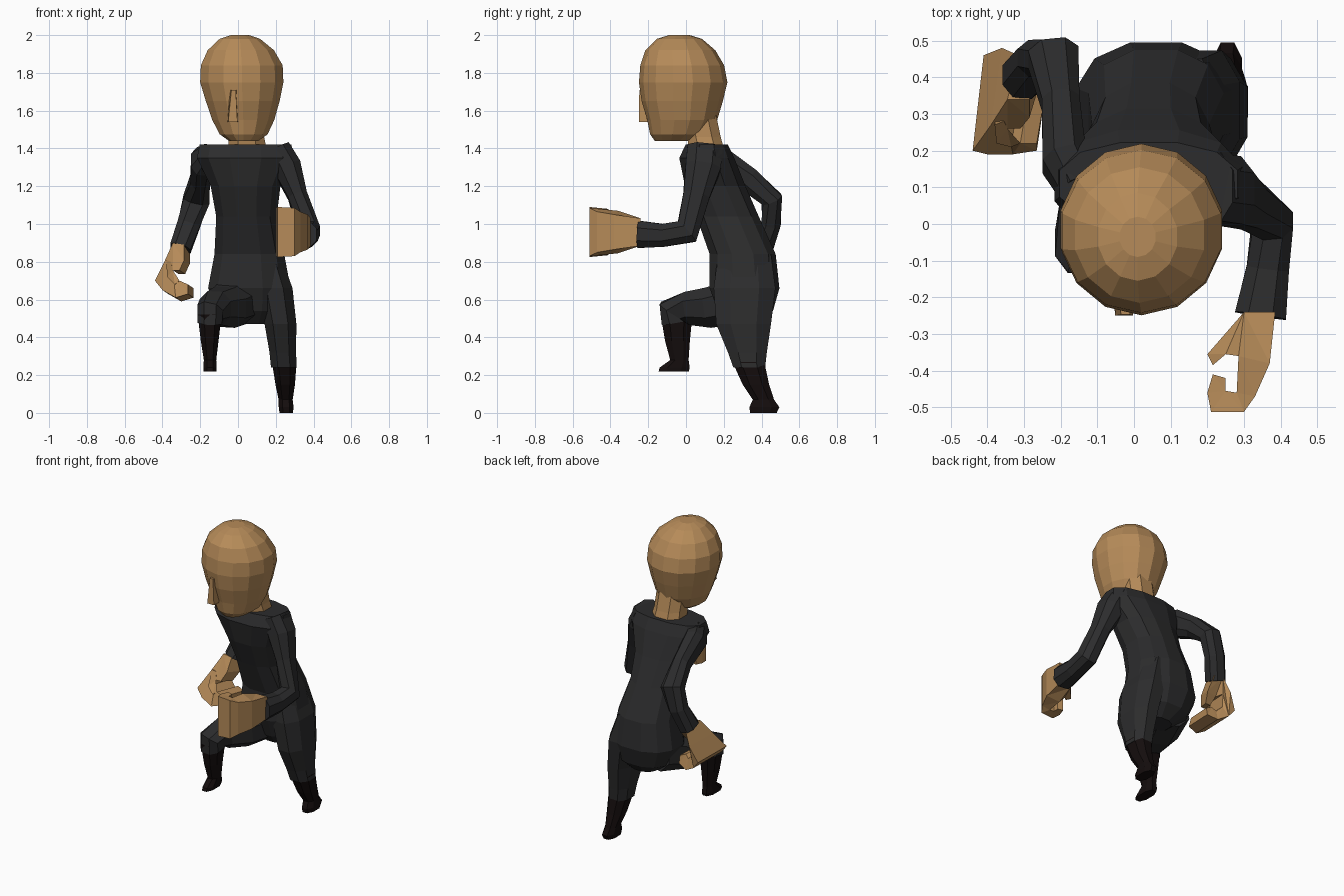
import bpy, bmesh, math
from mathutils import Vector


def material(name, rgb):
    m = bpy.data.materials.new(name)
    m.diffuse_color = (*rgb, 1)
    return m


SKIN = material("skin", (0.47, 0.26, 0.10))
SUIT = material("suit", (0.025, 0.025, 0.026))
BOOT = material("boot", (0.007, 0.004, 0.004))


def finish(name, bm, mat):
    bmesh.ops.recalc_face_normals(bm, faces=bm.faces)
    me = bpy.data.meshes.new(name)
    bm.to_mesh(me)
    bm.free()
    me.materials.append(mat)
    ob = bpy.data.objects.new(name, me)
    bpy.context.collection.objects.link(ob)
    return ob


def loft(name, rings, n, mat, flat=True, power=0.85):
    """Rings are (x, y, z, half width, half depth); flat keeps them horizontal."""
    bm = bmesh.new()
    P = [Vector(r[:3]) for r in rings]
    loops = []
    for i, r in enumerate(rings):
        u, v = Vector((1, 0, 0)), Vector((0, 1, 0))
        if not flat:
            t = Vector()
            if i:
                t += (P[i] - P[i - 1]).normalized()
            if i < len(P) - 1:
                t += (P[i + 1] - P[i]).normalized()
            t.normalize()
            u = (u - t * u.dot(t)).normalized()
            v = t.cross(u)
        loop = []
        for k in range(n):
            a = 2 * math.pi * (k + 0.5) / n
            c, s = math.cos(a), math.sin(a)
            c = math.copysign(abs(c) ** power, c)
            s = math.copysign(abs(s) ** power, s)
            loop.append(bm.verts.new(P[i] + u * r[3] * c + v * r[4] * s))
        loops.append(loop)
    for a, b in zip(loops, loops[1:]):
        for k in range(n):
            bm.faces.new((a[k], a[(k + 1) % n], b[(k + 1) % n], b[k]))
    bm.faces.new(loops[0])
    bm.faces.new(loops[-1])
    return finish(name, bm, mat)


def slab(name, front, back, mat):
    """Solid between two matching outlines."""
    bm = bmesh.new()
    a = [bm.verts.new(p) for p in front]
    b = [bm.verts.new(p) for p in back]
    n = len(a)
    for k in range(n):
        bm.faces.new((a[k], a[(k + 1) % n], b[(k + 1) % n], b[k]))
    caps = [bm.faces.new(a), bm.faces.new(b)]
    bmesh.ops.triangulate(bm, faces=caps)
    return finish(name, bm, mat)


# head, neck and nose
loft("head", [(0.03, -0.055, 1.44, 0.08, 0.11), (0.03, -0.035, 1.475, 0.13, 0.155),
              (0.028, -0.02, 1.55, 0.168, 0.185), (0.025, -0.02, 1.65, 0.20, 0.215),
              (0.02, -0.015, 1.75, 0.226, 0.234), (0.02, -0.02, 1.84, 0.222, 0.222),
              (0.015, -0.03, 1.92, 0.18, 0.185), (0.01, -0.035, 1.98, 0.11, 0.12),
              (0.01, -0.035, 2.0, 0.05, 0.055)], 14, SKIN, power=1.0)
loft("neck", [(0.05, 0.11, 1.39, 0.11, 0.10), (0.045, 0.095, 1.46, 0.10, 0.095),
              (0.04, 0.07, 1.58, 0.10, 0.095)], 8, SKIN)
slab("nose", [(-0.055, -0.17, 1.54), (0.0, -0.17, 1.54), (0.0, -0.20, 1.71), (-0.045, -0.20, 1.71)],
     [(-0.052, -0.25, 1.54), (-0.003, -0.25, 1.54), (-0.012, -0.247, 1.71), (-0.035, -0.247, 1.71)], SKIN)

# torso and pelvis, with a slightly overhanging chest
loft("torso", [(0.08, 0.31, 0.47, 0.09, 0.08), (0.07, 0.315, 0.54, 0.18, 0.15),
               (0.06, 0.31, 0.66, 0.225, 0.19), (0.06, 0.30, 0.84, 0.19, 0.18),
               (0.045, 0.22, 1.04, 0.165, 0.17), (0.04, 0.155, 1.20, 0.19, 0.165),
               (0.04, 0.11, 1.35, 0.265, 0.15), (0.04, 0.11, 1.42, 0.25, 0.115)], 12, SUIT)

# legs: the standing one and the one stepping forward
loft("left_leg", [(0.15, 0.31, 0.84, 0.08, 0.15), (0.195, 0.31, 0.66, 0.10, 0.175),
                  (0.225, 0.305, 0.47, 0.09, 0.155),
                  (0.237, 0.325, 0.32, 0.075, 0.11), (0.243, 0.335, 0.24, 0.073, 0.09)], 8, SUIT)
loft("left_boot", [(0.245, 0.33, 0.27, 0.07, 0.09), (0.25, 0.37, 0.15, 0.055, 0.075),
                   (0.252, 0.41, 0.07, 0.04, 0.06), (0.255, 0.415, 0.03, 0.042, 0.085),
                   (0.255, 0.41, 0.0, 0.038, 0.075)], 8, BOOT)
loft("right_thigh", [(0.0, 0.30, 0.60, 0.15, 0.13), (-0.07, 0.14, 0.56, 0.13, 0.115),
                     (-0.12, 0.02, 0.555, 0.095, 0.095), (-0.147, -0.06, 0.535, 0.075, 0.095),
                     (-0.15, -0.05, 0.48, 0.07, 0.085)], 8, SUIT, flat=False)
loft("right_boot", [(-0.15, -0.05, 0.52, 0.068, 0.09), (-0.15, -0.045, 0.38, 0.05, 0.07),
                    (-0.148, -0.035, 0.28, 0.035, 0.052), (-0.148, -0.06, 0.24, 0.038, 0.085),
                    (-0.148, -0.065, 0.22, 0.036, 0.085)], 8, BOOT)

# arms: one bent forward, one swung back
loft("left_arm", [(0.21, 0.10, 1.40, 0.07, 0.10), (0.26, 0.09, 1.30, 0.08, 0.10),
                  (0.315, 0.055, 1.15, 0.055, 0.075), (0.378, 0.005, 0.96, 0.06, 0.075),
                  (0.365, -0.12, 0.94, 0.062, 0.065), (0.345, -0.25, 0.945, 0.075, 0.077)],
     8, SUIT, flat=False)
loft("right_arm", [(-0.15, 0.10, 1.37, 0.06, 0.06), (-0.19, 0.17, 1.33, 0.065, 0.09),
                   (-0.20, 0.33, 1.235, 0.055, 0.07), (-0.22, 0.455, 1.13, 0.075, 0.06),
                   (-0.26, 0.45, 1.0, 0.065, 0.055), (-0.305, 0.40, 0.87, 0.06, 0.065)],
     8, SUIT, flat=False)

# left hand: gripping outline seen from above, (x, y, half height)
grip = [(0.385, -0.24, 0.07), (0.37, -0.38, 0.09), (0.33, -0.47, 0.105), (0.30, -0.512, 0.125),
        (0.21, -0.512, 0.13), (0.20, -0.46, 0.125), (0.215, -0.41, 0.12), (0.25, -0.42, 0.12),
        (0.25, -0.455, 0.12), (0.28, -0.46, 0.12), (0.285, -0.36, 0.11), (0.25, -0.355, 0.07),
        (0.215, -0.385, 0.06), (0.20, -0.355, 0.06), (0.30, -0.24, 0.07)]
slab("left_hand", [(x, y, 0.955 - h) for x, y, h in grip],
     [(x, y, 0.96 + h) for x, y, h in grip], SKIN)

# right hand: gripping outline seen from the front, (x, z, near y, far y)
grip = [(-0.345, 0.90, 0.34, 0.46), (-0.39, 0.80, 0.27, 0.48), (-0.44, 0.70, 0.20, 0.46),
        (-0.40, 0.65, 0.19, 0.45), (-0.33, 0.61, 0.19, 0.43), (-0.265, 0.63, 0.20, 0.41),
        (-0.265, 0.68, 0.22, 0.40), (-0.31, 0.70, 0.22, 0.40), (-0.335, 0.68, 0.21, 0.41),
        (-0.375, 0.72, 0.22, 0.42), (-0.38, 0.81, 0.27, 0.42), (-0.355, 0.80, 0.28, 0.38),
        (-0.345, 0.755, 0.26, 0.34), (-0.31, 0.755, 0.26, 0.34), (-0.285, 0.81, 0.29, 0.39),
        (-0.285, 0.89, 0.34, 0.45)]
slab("right_hand", [(x, near, z) for x, z, near, far in grip],
     [(x + 0.03, far, z - 0.02) for x, z, near, far in grip], SKIN)
